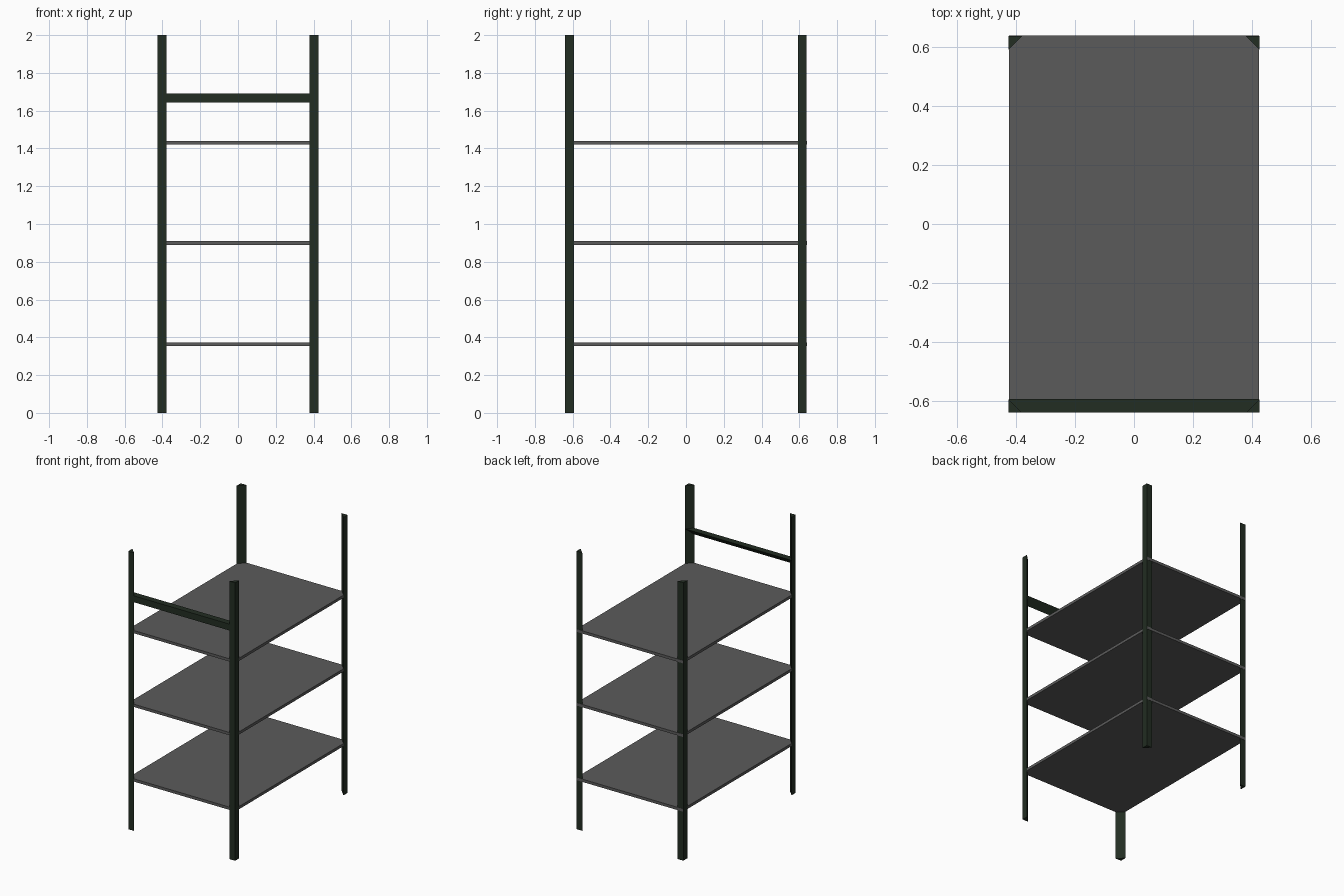
import bpy
import bmesh

if "Cube" in bpy.data.objects:
    bpy.data.objects.remove(bpy.data.objects["Cube"])

HX, HY, H = 0.425, 0.64, 2.0   # half width, half depth, height
LEG = 0.046                    # angle-profile leg length


def material(name, rgb):
    m = bpy.data.materials.new(name)
    m.diffuse_color = (*rgb, 1)
    m.use_nodes = True
    m.node_tree.nodes["Principled BSDF"].inputs["Base Color"].default_value = m.diffuse_color
    return m


green = material("dark green metal", (0.016, 0.026, 0.016))
grey = material("grey shelf", (0.105, 0.105, 0.105))


def prism(name, profile, direction, mat):
    """Extrude a closed profile along a direction into a solid."""
    bm = bmesh.new()
    face = bm.faces.new([bm.verts.new(p) for p in profile])
    ext = bmesh.ops.extrude_face_region(bm, geom=[face], use_keep_orig=True)
    verts = [v for v in ext["geom"] if isinstance(v, bmesh.types.BMVert)]
    bmesh.ops.translate(bm, verts=verts, vec=direction)
    bmesh.ops.recalc_face_normals(bm, faces=bm.faces)
    me = bpy.data.meshes.new(name)
    bm.to_mesh(me)
    bm.free()
    me.materials.append(mat)
    ob = bpy.data.objects.new(name, me)
    bpy.context.collection.objects.link(ob)
    return ob


# Triangular corner posts, right angle at the outer corner
for sx, side in ((-1, "left"), (1, "right")):
    for sy, end in ((-1, "front"), (1, "back")):
        x = sx * HX
        y = sy * (HY if sy < 0 else HY - 0.002)
        prism(f"{end}_{side}_post",
              [(x, y, 0), (x - sx * LEG, y, 0), (x, y - sy * LEG, 0)],
              (0, 0, H), green)

# Shelves, reaching just past the back posts
for i, z in enumerate((0.363, 0.90, 1.43)):
    y0, y1, x0 = -HY + 0.002, HY, HX - 0.001
    prism(f"shelf_{i + 1}",
          [(-x0, y0, z - 0.01), (x0, y0, z - 0.01),
           (x0, y1, z - 0.01), (-x0, y1, z - 0.01)],
          (0, 0, 0.02), grey)

# Front handle rail, same triangular section with a flat top
prism("handle_rail",
      [(-HX + 0.001, -HY + 0.001, 1.69), (-HX + 0.001, -HY + LEG, 1.69),
       (-HX + 0.001, -HY + 0.001, 1.644)],
      (2 * HX - 0.002, 0, 0), green)
